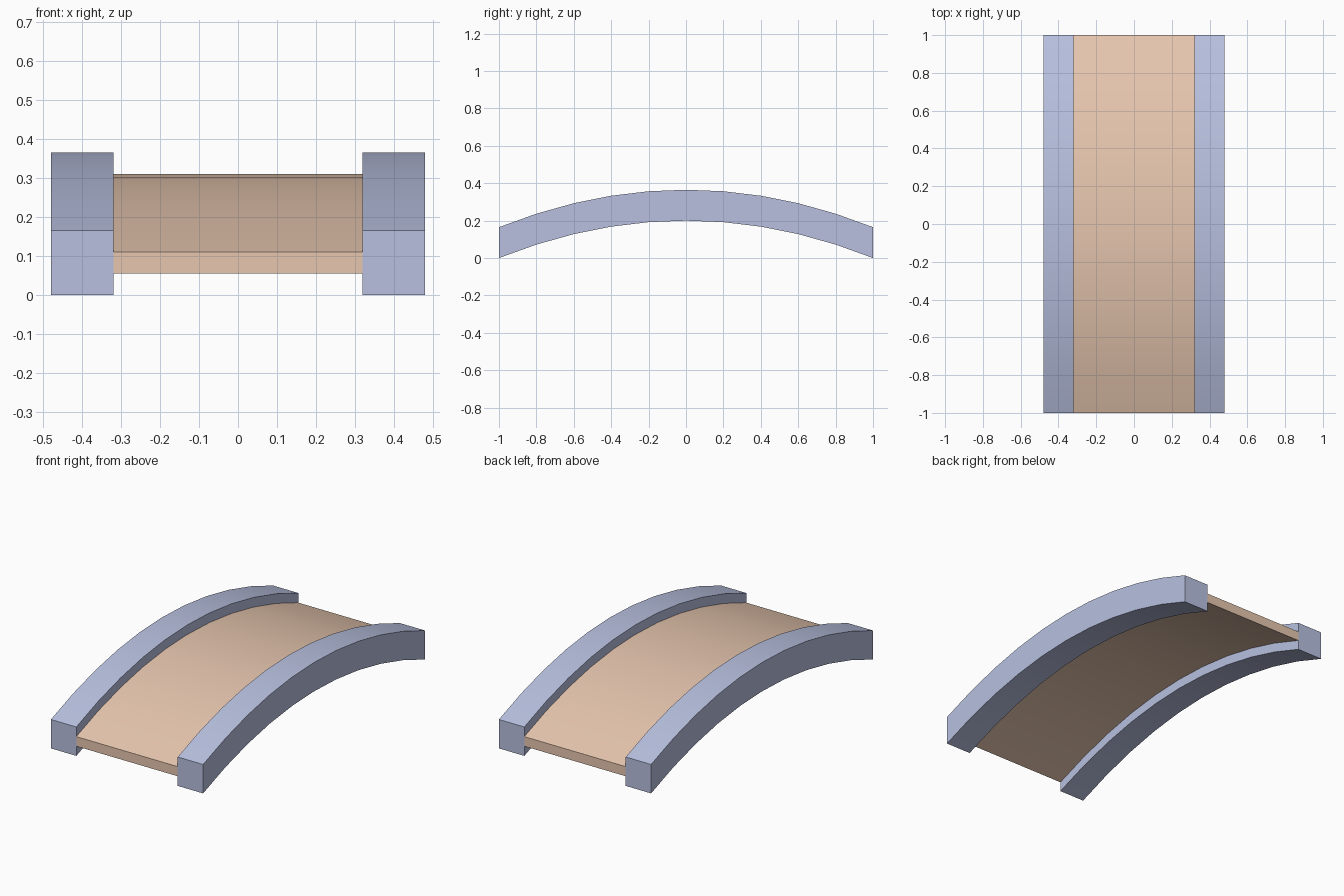
import bpy, bmesh, math

if "Cube" in bpy.data.objects:
    bpy.data.objects.remove(bpy.data.objects["Cube"])

STEPS = 10      # straight segments along the span
RISE = 0.20     # height of the arch at mid span


def material(name, colour):
    mat = bpy.data.materials.new(name)
    mat.diffuse_color = colour
    mat.use_nodes = True
    mat.node_tree.nodes["Principled BSDF"].inputs["Base Color"].default_value = mat.diffuse_color
    return mat


def arched_slab(name, x0, x1, z0, z1, mat):
    """Rectangular section carried along y over a shallow arch."""
    bm = bmesh.new()
    rings = []
    for i in range(STEPS + 1):
        y = -1 + 2 * i / STEPS
        lift = RISE * (1 - y * y)
        section = ((x0, z0), (x1, z0), (x1, z1), (x0, z1))
        rings.append([bm.verts.new((x, y, z + lift)) for x, z in section])
    for a, b in zip(rings, rings[1:]):
        for k in range(4):
            n = (k + 1) % 4
            bm.faces.new((a[k], a[n], b[n], b[k]))
    bm.faces.new(rings[0])
    bm.faces.new(rings[-1][::-1])
    bmesh.ops.recalc_face_normals(bm, faces=bm.faces)
    mesh = bpy.data.meshes.new(name)
    bm.to_mesh(mesh)
    bm.free()
    mesh.materials.append(mat)
    obj = bpy.data.objects.new(name, mesh)
    bpy.context.collection.objects.link(obj)
    bpy.ops.object.select_all(action='DESELECT')
    obj.select_set(True)
    bpy.context.view_layer.objects.active = obj
    bpy.ops.object.shade_smooth_by_angle(angle=math.radians(30))
    return obj


blue = material("blue_paint", (0.48, 0.53, 0.74, 1))
tan = material("tan_deck", (0.80, 0.57, 0.43, 1))

# Walking surface
arched_slab("bridge_deck", -0.32, 0.32, 0.055, 0.11, tan)

# Side beams, mirrored left and right
beams = arched_slab("side_beams", 0.32, 0.48, 0.0, 0.165, blue)
beams.modifiers.new("mirror", 'MIRROR')
